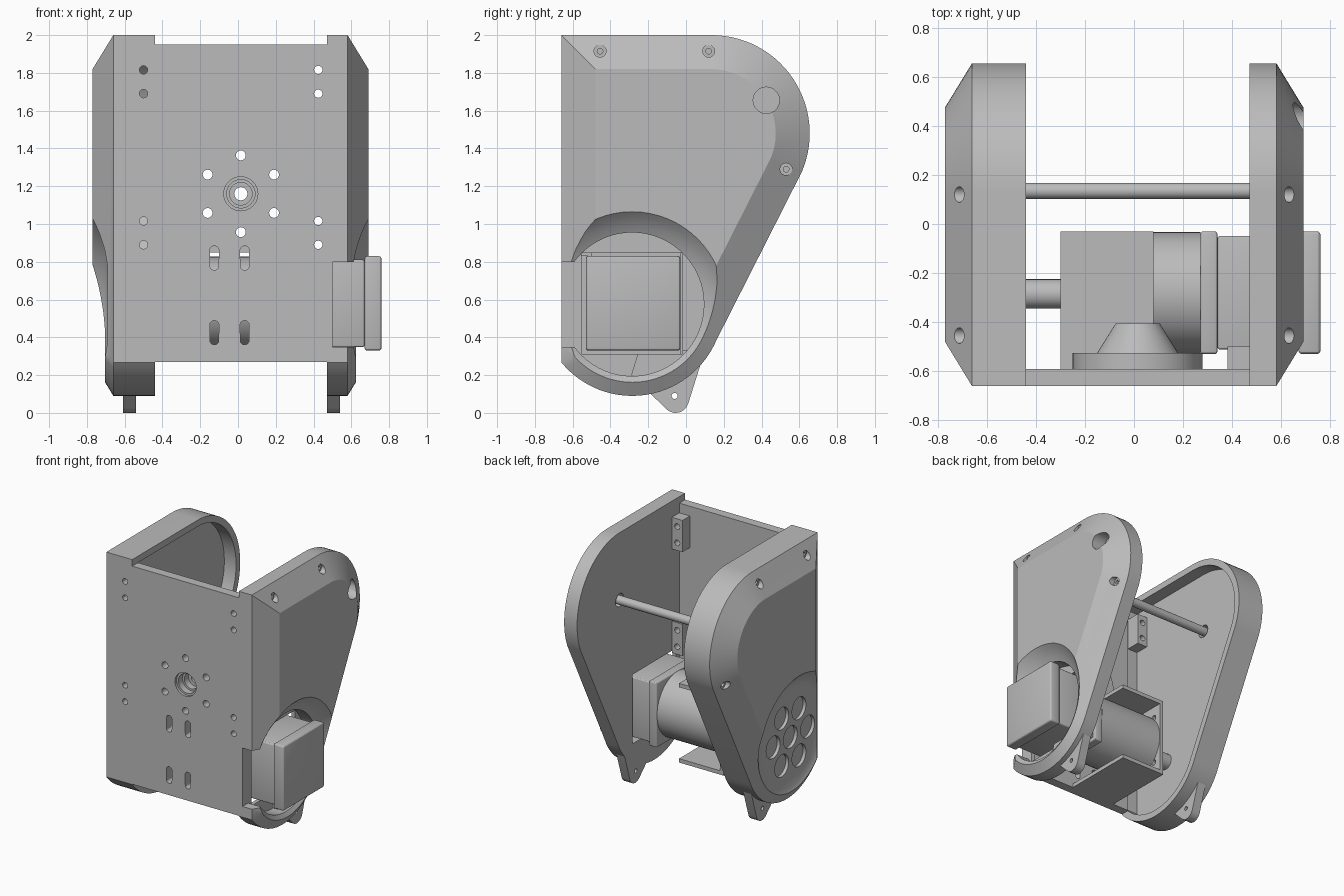
import bpy, bmesh
from math import sin, cos, pi, acos, atan2, hypot, radians

if "Cube" in bpy.data.objects:
    bpy.data.objects.remove(bpy.data.objects["Cube"])

# One plain material
grey = bpy.data.materials.new("plain grey")
grey.use_nodes = True
COLOR = (0.5, 0.5, 0.5, 1)
grey.diffuse_color = COLOR
grey.node_tree.nodes["Principled BSDF"].inputs["Base Color"].default_value = COLOR


def loft(name, loops):
    """Skin a row of equal-length closed loops and cap both ends."""
    bm = bmesh.new()
    rings = [[bm.verts.new(p) for p in loop] for loop in loops]
    n = len(rings[0])
    for a, b in zip(rings, rings[1:]):
        for i in range(n):
            j = (i + 1) % n
            bm.faces.new((a[i], a[j], b[j], b[i]))
    bm.faces.new(rings[0])
    bm.faces.new(rings[-1])
    bmesh.ops.recalc_face_normals(bm, faces=bm.faces[:])
    mesh = bpy.data.meshes.new(name)
    bm.to_mesh(mesh)
    bm.free()
    mesh.materials.append(grey)
    ob = bpy.data.objects.new(name, mesh)
    bpy.context.collection.objects.link(ob)
    return ob


def turned(name, axis, centre, steps, n=32):
    """Round part along x or y; steps are (position, radius)."""
    loops = []
    for pos, r in steps:
        ring = []
        for i in range(n):
            t = 2 * pi * i / n
            a, z = centre[0] + r * cos(t), centre[1] + r * sin(t)
            ring.append((pos, a, z) if axis == "x" else (a, pos, z))
        loops.append(ring)
    return loft(name, loops)


def box(name, x, y, z, bevel=0):
    ob = loft(name, [[(a, y[0], z[0]), (a, y[1], z[0]), (a, y[1], z[1]), (a, y[0], z[1])] for a in x])
    if bevel:
        mod = ob.modifiers.new("edge", "BEVEL")
        mod.width, mod.segments = bevel, 3
        apply(ob, mod)
    return ob


def apply(ob, mod):
    bpy.context.view_layer.objects.active = ob
    bpy.ops.object.modifier_apply(modifier=mod.name)


def cut(ob, *cutters):
    for c in cutters:
        c.hide_render = True
        mod = ob.modifiers.new("cut", "BOOLEAN")
        mod.operation, mod.object, mod.solver = "DIFFERENCE", c, "EXACT"
        apply(ob, mod)
        bpy.data.objects.remove(c)


def hole(axis, centre, a, b, r):
    return turned("cutter", axis, centre, [(a, r), (b, r)], 20)


# Side panel outline: big top-back arc, straight back edge, round foot
TOP, FOOT = (0.135, 1.48), (-0.285, 0.575)
R_TOP, R_FOOT = 0.52, 0.485
dy, dz = TOP[0] - FOOT[0], TOP[1] - FOOT[1]
TANGENT = atan2(dz, dy) - acos((R_TOP - R_FOOT) / hypot(dy, dz))


def outline(inset, x):
    pts = [(x, -0.66 + inset, 2 - inset)]
    end = -acos((-0.375 + inset) / (R_FOOT - inset))
    for (cy, cz), r, a, b in ((TOP, R_TOP, pi / 2, TANGENT), (FOOT, R_FOOT, TANGENT, end)):
        for i in range(29):
            t = a + (b - a) * i / 28
            pts.append((x, cy + (r - inset) * cos(t), cz + (r - inset) * sin(t)))
    return pts


def panel(name, inner, rim, outer):
    return loft(name, [outline(0, inner), outline(0, rim), outline(0.18, outer)])


motor_panel = panel("motor_side_panel", 0.47, 0.58, 0.69)
plain_panel = panel("plain_side_panel", -0.44, -0.66, -0.77)

# Flared round recesses at the foot of each panel
cut(motor_panel,
    turned("cutter", "x", FOOT, [(0.5, 0.38), (0.605, 0.38), (0.625, 0.415), (0.66, 0.46), (0.7, 0.5), (0.9, 0.51)], 64),
    box("cutter", (0.5, 0.9), (-0.8, -0.3), (0.35, 0.8)),
    box("cutter", (0.4, 0.9), (-0.552, -0.018), (0.313, 0.847)),
    hole("x", (0.425, 1.655), 0.58, 0.9, 0.07))
cut(plain_panel,
    turned("cutter", "x", FOOT, [(-0.69, 0.38), (-0.705, 0.415), (-0.74, 0.46), (-0.78, 0.505), (-0.9, 0.51)], 64),
    loft("cutter", [outline(0.05, -0.4), outline(0.05, -0.54)]))

# Shallow rosette on the plain recess
for i in range(6):
    t = i * pi / 3
    cut(plain_panel, hole("x", (FOOT[0] + 0.21 * cos(t), FOOT[1] + 0.21 * sin(t)), -0.665, -0.8, 0.085))
cut(plain_panel, hole("x", FOOT, -0.665, -0.8, 0.085))

# Rim screw holes and rod sockets
for ob, s, depth in ((motor_panel, 1, 0.605), (plain_panel, -1, 0.685)):
    for c in ((-0.455, 1.915), (0.12, 1.915), (0.53, 1.29)):
        cut(ob, hole("x", c, s * depth, s, 0.032), hole("x", c, s * (depth - 0.05), s, 0.015))
cut(motor_panel, hole("x", TOP, 0.4, 0.51, 0.05))
cut(plain_panel, hole("x", TOP, -0.58, -0.5, 0.05))

# Pointed tabs under both panels
tab_arc = [(-0.055 + 0.07 * cos(radians(a)), 0.07 + 0.07 * sin(radians(a))) for a in range(-20, -141, -15)]
tab_shape = [(0.1, 0.33)] + tab_arc + [(-0.29, 0.2), (-0.25, 0.33)]
for name, x0, x1 in (("motor_side_tab", 0.47, 0.5), ("plain_side_tab", -0.54, -0.61)):
    if x0 > 0:
        x1 = 0.54
    tab = loft(name, [[(x, y, z) for y, z in tab_shape] for x in (x0, x1)])
    cut(tab, hole("x", (-0.06, 0.09), -1, 1, 0.016))
    if x0 > 0:  # keep the motor opening clear
        cut(tab, box("cutter", (0.4, 0.9), (-0.552, -0.018), (0.313, 0.847)))

# Front plate with slots and hub holes
plate = box("front_plate", (-0.44, 0.47), (-0.66, -0.59), (0.27, 1.95))
HUB = (0.015, 1.16)
hub = turned("hub", "y", HUB, [(-0.59, 0.265), (-0.525, 0.265), (-0.525, 0.165), (-0.405, 0.09)], 48)
cut(plate, turned("cutter", "y", HUB, [(-0.7, 0.09), (-0.64, 0.09), (-0.64, 0.075), (-0.5, 0.075)]))
cut(hub, hole("y", HUB, -0.7, -0.54, 0.06), hole("y", HUB, -0.7, -0.3, 0.035))
for i in range(6):
    t = pi / 2 + i * pi / 3
    c = (HUB[0] + 0.203 * cos(t), HUB[1] + 0.203 * sin(t))
    for ob in (plate, hub):
        cut(ob, hole("y", c, -0.8, -0.45, 0.026))
for x in (-0.125, 0.035):
    for low, high in ((0.385, 0.465), (0.78, 0.86)):
        ring = [(0.024 * cos(i * pi / 8), (high if i <= 8 else low) + 0.024 * sin(i * pi / 8)) for i in range(16)]
        cut(plate, loft("cutter", [[(x + a, y, z) for a, z in ring] for y in (-0.8, -0.5)]))

# Drilled corner blocks joining plate and panels
for side, x, ob in (("motor_side", 0.425, plate), ("plain_side", -0.5, plain_panel)):
    for level, z in (("upper", 1.753), ("lower", 0.953)):
        front = -0.59 if x > 0 else -0.61
        block = box(side + "_" + level + "_block", (x - 0.045, x + 0.045), (front, -0.5), (z - 0.122, z + 0.122))
        for dz in (-0.063, 0.063):
            for target in (ob, block):
                cut(target, hole("y", (x, z + dz), -0.8, -0.4, 0.022))

# Cross rod and drive shaft
turned("cross_rod", "x", TOP, [(-0.57, 0.033), (0.5, 0.033)])
turned("drive_shaft", "x", FOOT, [(-0.56, 0.06), (-0.28, 0.06)])

# Channel bracket holding the gearbox
end = box("bracket_end", (-0.3, -0.27), (-0.59, -0.03), (0.27, 0.88))
for y in (-0.47, -0.1):
    for z in (0.39, 0.76):
        cut(end, hole("x", (y, z), -0.4, -0.2, 0.022))
for name, z in (("bracket_bottom", 0.27), ("bracket_top", 0.85)):
    box(name, (-0.3, 0.08), (-0.59, -0.03), (z, z + 0.03))

# Gearbox and square motor
MID = (-0.28, 0.58)
turned("gearbox", "x", MID, [(-0.27, 0.247), (0.27, 0.247)], 48)
for name, x0, x1, h, bevel in (("motor_flange", 0.27, 0.34, 0.25, 0.012),
                               ("motor_body", 0.34, 0.67, 0.232, 0.012),
                               ("motor_cap", 0.67, 0.76, 0.25, 0.015)):
    box(name, (x0, x1), (MID[0] - h, MID[0] + h), (MID[1] - h, MID[1] + h), bevel)

# Smooth the round faces, keep edges crisp
bpy.ops.object.select_all(action="DESELECT")
for ob in bpy.context.collection.objects:
    if ob.type == "MESH" and ob.data.materials and ob.data.materials[0] == grey:
        ob.select_set(True)
        bpy.context.view_layer.objects.active = ob
bpy.ops.object.shade_smooth_by_angle(angle=radians(25))
